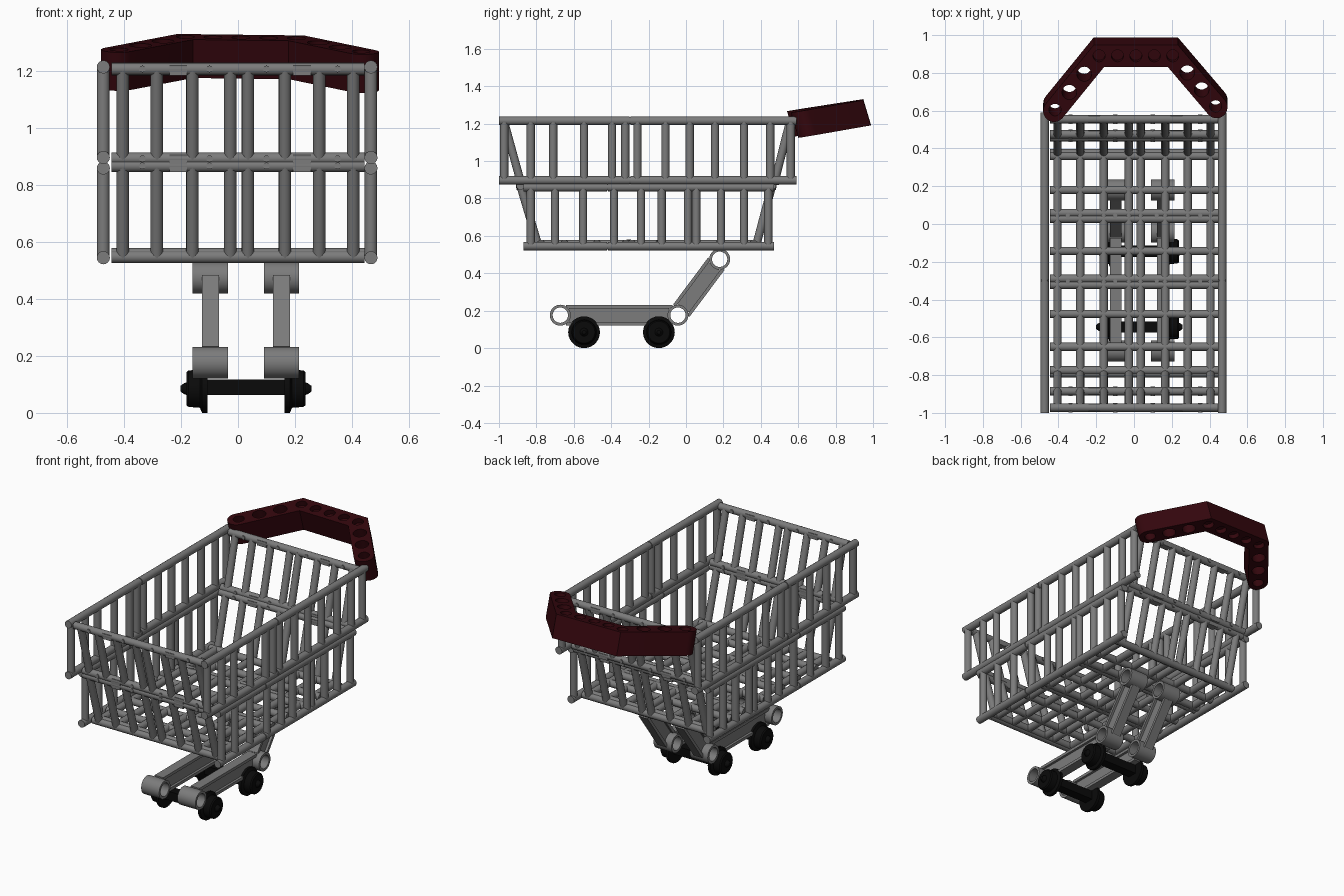
import bpy, bmesh, math
from mathutils import Vector, Matrix

if "Cube" in bpy.data.objects:
    bpy.data.objects.remove(bpy.data.objects["Cube"])


def material(name, color):
    m = bpy.data.materials.new(name)
    m.diffuse_color = color
    m.use_nodes = True
    m.node_tree.nodes["Principled BSDF"].inputs["Base Color"].default_value = m.diffuse_color
    return m


GREY = material("mid_grey", (0.2, 0.2, 0.2, 1))
RED = material("dark_red", (0.034, 0.002, 0.004, 1))
BLACK = material("black", (0.003, 0.003, 0.003, 1))


def finish(bm, name, mat=GREY):
    bmesh.ops.recalc_face_normals(bm, faces=bm.faces)
    me = bpy.data.meshes.new(name)
    bm.to_mesh(me)
    bm.free()
    ob = bpy.data.objects.new(name, me)
    bpy.context.collection.objects.link(ob)
    me.materials.append(mat)
    smooth(ob)
    return ob


def smooth(ob):
    bpy.ops.object.select_all(action='DESELECT')
    ob.select_set(True)
    bpy.context.view_layer.objects.active = ob
    bpy.ops.object.shade_smooth_by_angle(angle=math.radians(35))


def rod(bm, a, b, r=0.022, sides=16):
    a, b = Vector(a), Vector(b)
    d = b - a
    m = Matrix.Translation((a + b) / 2) @ d.to_track_quat('Z', 'Y').to_matrix().to_4x4()
    bmesh.ops.create_cone(bm, cap_ends=True, segments=sides, radius1=r, radius2=r,
                          depth=d.length, matrix=m)


def box(bm, center, size, rot=Matrix()):
    m = Matrix.Translation(center) @ rot @ Matrix.Diagonal((*size, 1))
    bmesh.ops.create_cube(bm, size=1, matrix=m)


def lathe(bm, profile, center, sign=1, closed=True, steps=28):
    # spins (radius, x) points around an x-parallel axis
    c = Vector(center)
    vs = [bm.verts.new(c + Vector((sign * s, 0, r))) for r, s in profile]
    es = [bm.edges.new(p) for p in zip(vs, vs[1:])]
    if closed:
        es.append(bm.edges.new((vs[-1], vs[0])))
    bmesh.ops.spin(bm, geom=vs + es, cent=c, axis=(1, 0, 0), angle=2 * math.pi, steps=steps)
    bmesh.ops.remove_doubles(bm, verts=bm.verts, dist=1e-5)


# Basket sides: upper and lower tiers of rails and upright bars
TIERS = {
    "upper": (0.897, 1.215, -1.0, -0.3, 0.59,
              [-.972, -.83, -.71, -.545, -.395, -.325, -.26, -.11, .02, .155, .31, .45, .56]),
    "lower": (0.86, 0.545, -0.87, -0.42, 0.47,
              [-.83, -.70, -.55, -.385, -.24, -.13, .01, .055, .187, .31, .44]),
}
for side, x in (("left", -0.473), ("right", 0.467)):
    for tier, (z0, z1, y0, ym, y1, bars) in TIERS.items():
        bm = bmesh.new()
        for z in (z0, z1):
            rod(bm, (x, y0, z), (x, ym - 0.003, z), 0.023)
            rod(bm, (x, ym - 0.01, z), (x, ym + 0.01, z), 0.018)
            rod(bm, (x, ym + 0.003, z), (x, y1, z), 0.023)
        for y in bars:
            rod(bm, (x, y, z0), (x, y, z1))
        finish(bm, f"{side}_{tier}_side_panel")

# Basket ends: slanted panels with small clips and studs on the rails
BARS_X = [-.405, -.285, -.16, -.027, .035, .165, .285, .405]
ENDS = {
    "front_upper": ((-.972, 1.208), (-.885, .893)),
    "front_lower": ((-.885, .868), (-.79, .548)),
    "back_upper": ((.555, 1.208), (.475, .893)),
    "back_lower": ((.46, .868), (.375, .548)),
}
for name, ((ya, za), (yb, zb)) in ENDS.items():
    bm = bmesh.new()
    for y, z in ((ya, za), (yb, zb)):
        rod(bm, (-0.445, y, z), (0.445, y, z))
        if z > 0.6:
            for x in (-.336, -.10, .10, .35):
                rod(bm, (x, y - 0.025, z), (x, y + 0.025, z), 0.012, 10)
            for x in (-.21, .225):
                box(bm, (x, y, z - 0.005), (0.062, 0.042, 0.034))
    for x in BARS_X:
        rod(bm, (x, ya, za), (x, yb, zb))
    finish(bm, name + "_end_panel")

# Basket floor: grid of cross rails and lengthwise bars
FLOOR_Z = 0.557
bm = bmesh.new()
for y in (.36, .18, .058, .028, -.143, -.29, -.322, -.476, -.65, -.775):
    rod(bm, (-0.445, y, FLOOR_Z), (0.445, y, FLOOR_Z))
for x in BARS_X:
    rod(bm, (x, -0.79, FLOOR_Z), (x, 0.375, FLOOR_Z))
for y in (.043, -.306):
    for x in (-.35, -.10, .12, .35):
        rod(bm, (x, y, 0.54), (x, y, 0.58), 0.013, 10)
finish(bm, "basket_floor")

# Leg brackets: I-section links between hollow bosses
JOINTS = [(-0.672, 0.176), (-0.043, 0.176), (0.18, 0.475)]
for side, x in (("left", -0.097), ("right", 0.153)):
    bm = bmesh.new()
    for y, z in JOINTS:
        lathe(bm, [(.041, -.062), (.056, -.062), (.056, .062), (.041, .062)], (x, y, z))
    for (ya, za), (yb, zb) in zip(JOINTS, JOINTS[1:]):
        a, b = Vector((x, ya, za)), Vector((x, yb, zb))
        d = (b - a).normalized()
        n = Vector((0, -d.z, d.y))
        rot = Matrix.Rotation(math.atan2(d.z, d.y), 4, 'X')
        mid, length = (a + b) / 2, (b - a).length
        box(bm, mid, (0.03, length - 0.095, 0.10), rot)
        for s in (-1, 1):
            box(bm, mid + n * s * 0.046, (0.06, length - 0.06, 0.018), rot)
    finish(bm, side + "_leg_bracket")

# Wheel sets: flanged wheels on a flat axle block
WHEEL = [(0, 0), (.085, 0), (.085, .018), (.067, .026), (.064, .066), (.058, .073),
         (.022, .073), (.020, .080), (.010, .094), (0, .094)]
for name, y in (("front", -0.545), ("back", -0.145)):
    bm = bmesh.new()
    lathe(bm, WHEEL, (-0.108, y, 0.085), -1, closed=False)
    lathe(bm, WHEEL, (0.164, y, 0.085), 1, closed=False)
    finish(bm, name + "_wheels", BLACK)
    bm = bmesh.new()
    box(bm, (0.028, y, 0.09), (0.275, 0.06, 0.055))
    finish(bm, name + "_axle", BLACK)

# Handle: bent beam outline, extruded, drilled and tilted
PATH = [Vector(p) for p in ((-.423, .598), (-.185, .89), (.205, .89), (.437, .618))]
W, H = 0.058, 0.135


def offset_side(pts, w):
    # offset polyline with mitred bends and a half-round cap at its last point
    out = []
    for p, q, r in zip(pts, pts[1:], pts[2:]):
        n1, n2 = [Vector((-d.y, d.x)).normalized() for d in (q - p, r - q)]
        m = (n1 + n2).normalized()
        out.append(q + m * w / m.dot(n1))
    d = pts[-1] - pts[-2]
    a0 = math.atan2(d.y, d.x) + math.pi / 2
    return out + [pts[-1] + w * Vector((math.cos(a0 - math.pi * i / 12), math.sin(a0 - math.pi * i / 12)))
                  for i in range(13)]


def tilt(bm):
    for v in bm.verts:
        x, y, h = v.co
        v.co = (x, y - 0.3 * h, 1.26 + 0.165 * (y - 0.533) - 0.012 * x + h)


bm = bmesh.new()
outline = offset_side(PATH, W) + offset_side(PATH[::-1], W)
face = bm.faces.new([bm.verts.new((p.x, p.y, 0)) for p in outline])
ext = bmesh.ops.extrude_face_region(bm, geom=[face])
bmesh.ops.translate(bm, vec=(0, 0, -H), verts=[v for v in ext["geom"] if isinstance(v, bmesh.types.BMVert)])
tilt(bm)
handle = finish(bm, "handle", RED)

bm = bmesh.new()
for end, bend in ((PATH[0], PATH[1]), (PATH[3], PATH[2])):
    for t, r in ((0.02, .032), (.34, .039), (.67, .039)):
        p = end.lerp(bend, t)
        rod(bm, (p.x, p.y, -H - 0.05), (p.x, p.y, 0.05), r, 20)
for i in range(5):
    x = PATH[1].x + 0.39 * i / 4
    for z in (0, -H):
        rod(bm, (x, .89, z - 0.03), (x, .89, z + 0.03), .032, 20)
tilt(bm)
cutter = finish(bm, "handle_hole_cutter", RED)
cutter.hide_render = True
mod = handle.modifiers.new("holes", 'BOOLEAN')
mod.operation, mod.solver, mod.object = 'DIFFERENCE', 'EXACT', cutter
bpy.context.view_layer.objects.active = handle
bpy.ops.object.modifier_apply(modifier="holes")
bpy.data.objects.remove(cutter)
smooth(handle)
